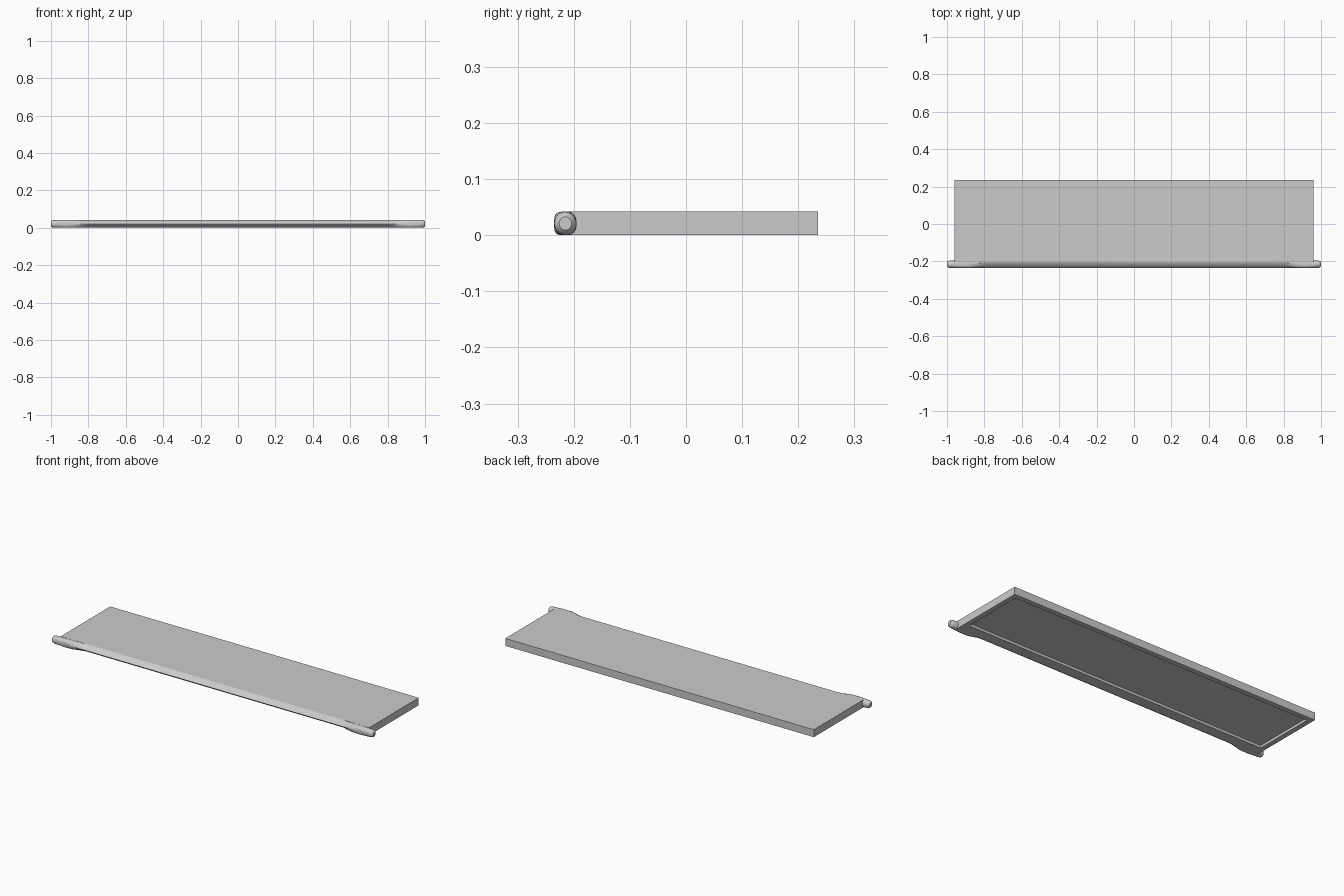
import bpy, bmesh, math
from mathutils import Matrix, Vector

default = bpy.data.objects.get("Cube")
if default:
    bpy.data.objects.remove(default, do_unlink=True)

HEIGHT = 0.042
FRONT, BACK = -0.205, 0.235
HALF_WIDTH = 0.96

grey = bpy.data.materials.new("plain_grey")
grey.use_nodes = True
colour = (0.6, 0.6, 0.6, 1)
grey.diffuse_color = colour
grey.node_tree.nodes["Principled BSDF"].inputs["Base Color"].default_value = colour


def finish(bm, name):
    bmesh.ops.recalc_face_normals(bm, faces=bm.faces)
    mesh = bpy.data.meshes.new(name)
    bm.to_mesh(mesh)
    bm.free()
    mesh.materials.append(grey)
    obj = bpy.data.objects.new(name, mesh)
    bpy.context.collection.objects.link(obj)
    return obj


# Flat board with a shallow rectangular recess underneath
bm = bmesh.new()
size = Matrix.Diagonal((2 * HALF_WIDTH, BACK - FRONT, HEIGHT, 1))
centre = Matrix.Translation((0, (FRONT + BACK) / 2, HEIGHT / 2))
bmesh.ops.create_cube(bm, size=1, matrix=centre @ size)
bm.normal_update()
under = min(bm.faces, key=lambda f: f.calc_center_median().z)
bmesh.ops.inset_individual(bm, faces=[under], thickness=0.04)
for v in under.verts:
    if v.co.y < 0:
        v.co.y = -0.145
pocket = bmesh.ops.extrude_discrete_faces(bm, faces=[under])["faces"][0]
bmesh.ops.translate(bm, verts=pocket.verts, vec=(0, 0, 0.014))
finish(bm, "board")

# Front nosing: bevelled along the middle, squarer near the ends, round tips
# Each station: x, centre y, half depth, half height, roundness exponent
half = HEIGHT / 2
right_half = [
    (0.80, FRONT, 0.03, half, 1),
    (0.87, -0.213, 0.022, half, 3.5),
    (0.92, -0.215, 0.02, half, 4),
    (0.96, -0.215, 0.02, half, 2.4),
    (0.985, -0.215, 0.02, half, 2),
    (0.995, -0.215, 0.017, 0.018, 2),
    (1.0, -0.215, 0.011, 0.012, 2),
]
stations = [(-s[0], *s[1:]) for s in reversed(right_half)] + right_half
SIDES = 24


def section(x, y, depth, height, power):
    points = []
    for i in range(SIDES):
        a = 2 * math.pi * i / SIDES
        c, s = math.cos(a), math.sin(a)
        r = (abs(c) ** power + abs(s) ** power) ** (-1 / power)
        points.append(Vector((x, y + depth * r * c, half + height * r * s)))
    return points


bm = bmesh.new()
rings = [[bm.verts.new(p) for p in section(*s)] for s in stations]
for a, b in zip(rings, rings[1:]):
    for i in range(SIDES):
        j = (i + 1) % SIDES
        bm.faces.new((a[i], a[j], b[j], b[i]))
bm.faces.new(rings[0])
bm.faces.new(rings[-1])
nosing = finish(bm, "front_nosing")

bpy.ops.object.select_all(action="DESELECT")
nosing.select_set(True)
bpy.context.view_layer.objects.active = nosing
bpy.ops.object.shade_smooth_by_angle(angle=math.radians(35))
